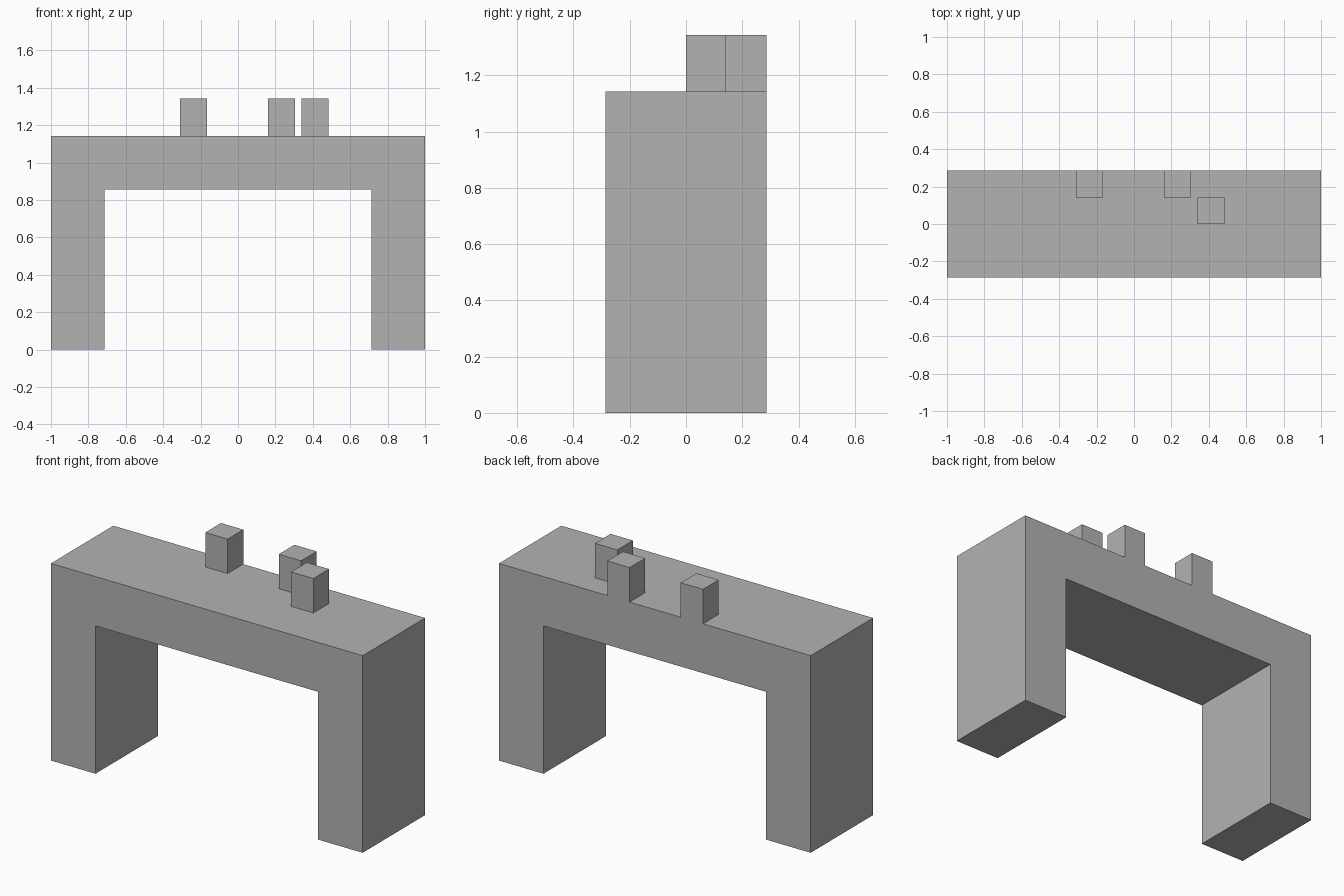
import bpy
import bmesh

cube = bpy.data.objects.get("Cube")
if cube:
    bpy.data.objects.remove(cube, do_unlink=True)

grey = bpy.data.materials.new("plain_grey")
grey.use_nodes = True
colour = (0.45, 0.45, 0.45, 1)
grey.diffuse_color = colour
grey.node_tree.nodes["Principled BSDF"].inputs["Base Color"].default_value = colour


def extrude_profile(name, profile, y_front, y_back):
    """Solid made from an x-z outline pushed from front to back."""
    bm = bmesh.new()
    face = bm.faces.new([bm.verts.new((x, y_front, z)) for x, z in profile])
    pushed = bmesh.ops.extrude_face_region(bm, geom=[face], use_keep_orig=True)
    moved = [v for v in pushed["geom"] if isinstance(v, bmesh.types.BMVert)]
    bmesh.ops.translate(bm, verts=moved, vec=(0, y_back - y_front, 0))
    bmesh.ops.recalc_face_normals(bm, faces=bm.faces)
    mesh = bpy.data.meshes.new(name)
    bm.to_mesh(mesh)
    bm.free()
    mesh.materials.append(grey)
    obj = bpy.data.objects.new(name, mesh)
    bpy.context.collection.objects.link(obj)
    return obj


HALF_DEPTH = 0.286
TOP = 1.143
UNDERSIDE = 0.857
INNER = 0.714
BLOCK = 0.143
BLOCK_HEIGHT = 0.2

# Table body: thick top and two slab legs in one outline
half = [(INNER, UNDERSIDE), (INNER, 0), (1, 0), (1, TOP)]
outline = half + [(-x, z) for x, z in reversed(half)]
extrude_profile("table_body", outline, -HALF_DEPTH, HALF_DEPTH)

# Small upright blocks: centre x and front y
blocks = {
    "right_block": (-0.238, BLOCK),
    "middle_block": (0.233, BLOCK),
    "left_block": (0.412, 0),
}
for name, (x, y) in blocks.items():
    a, b = x - BLOCK / 2, x + BLOCK / 2
    top = TOP + BLOCK_HEIGHT
    extrude_profile(name, [(a, TOP), (b, TOP), (b, top), (a, top)], y, y + BLOCK)
